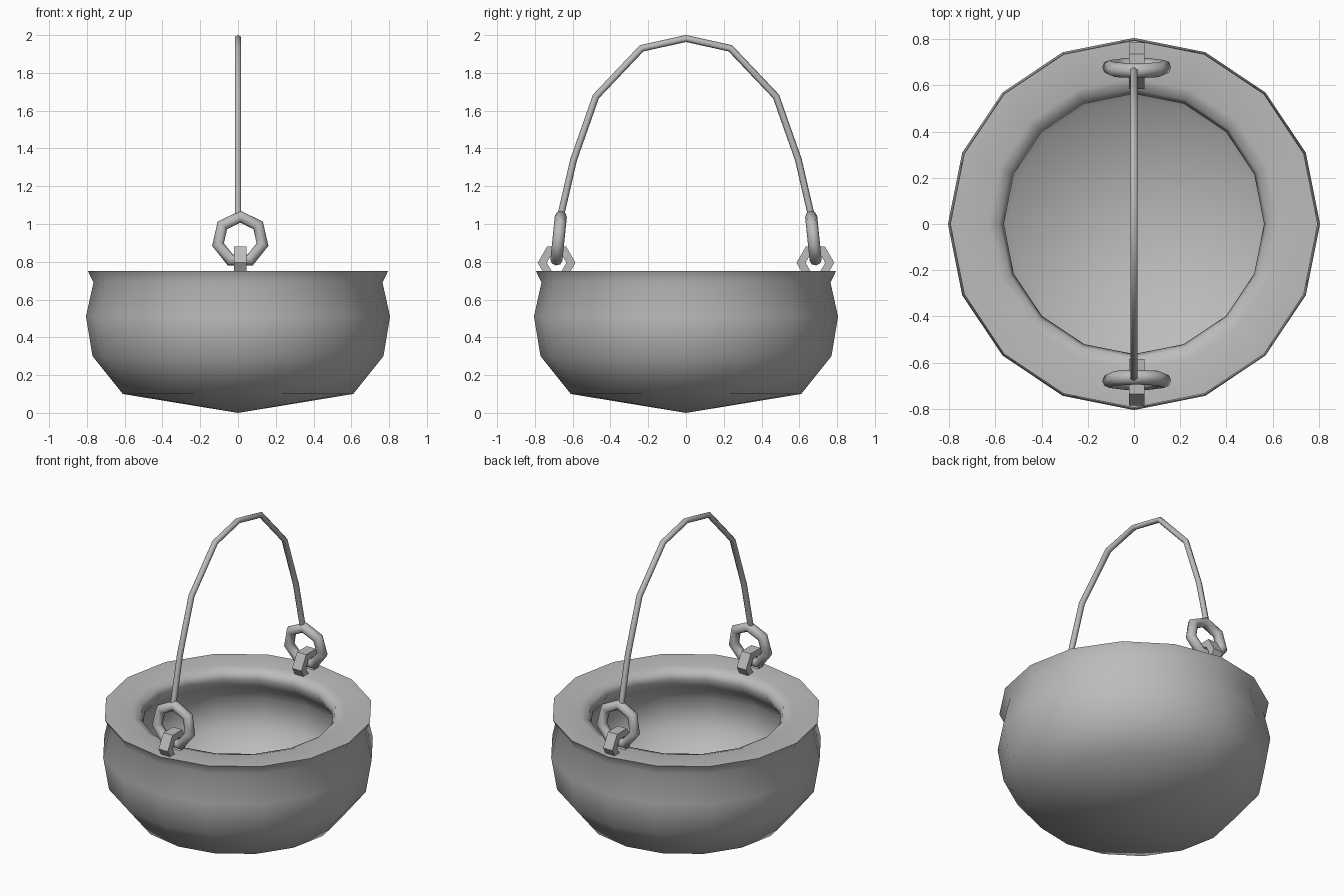
import bpy, bmesh, math
from mathutils import Matrix, Vector

cube = bpy.data.objects.get("Cube")
if cube:
    bpy.data.objects.remove(cube, do_unlink=True)

iron = bpy.data.materials.new("grey iron")
iron.use_nodes = True
GREY = (0.5, 0.5, 0.5, 1)
iron.diffuse_color = GREY
iron.node_tree.nodes["Principled BSDF"].inputs["Base Color"].default_value = GREY


def finish(bm, name, angle):
    """Turn a bmesh into a shaded object."""
    bmesh.ops.remove_doubles(bm, verts=bm.verts, dist=1e-5)
    bmesh.ops.recalc_face_normals(bm, faces=bm.faces)
    mesh = bpy.data.meshes.new(name)
    bm.to_mesh(mesh)
    bm.free()
    mesh.materials.append(iron)
    obj = bpy.data.objects.new(name, mesh)
    bpy.context.collection.objects.link(obj)
    bpy.ops.object.select_all(action="DESELECT")
    obj.select_set(True)
    bpy.context.view_layer.objects.active = obj
    bpy.ops.object.shade_smooth_by_angle(angle=math.radians(angle))
    return obj


def bridge(bm, loops, closed):
    """Join neighbouring closed loops of vertices with quads."""
    n = len(loops[0])
    for k in range(len(loops) if closed else len(loops) - 1):
        a, b = loops[k], loops[(k + 1) % len(loops)]
        for i in range(n):
            j = (i + 1) % n
            bm.faces.new((a[i], a[j], b[j], b[i]))


def revolve(name, profile, segments, angle, closed=False, matrix=Matrix()):
    """Revolve (radius, height) points about the local z axis."""
    bm = bmesh.new()
    loops = []
    for r, h in profile:
        if r == 0:
            loops.append(None)
            continue
        turns = [math.tau * i / segments for i in range(segments)]
        loops.append([bm.verts.new((r * math.cos(t), r * math.sin(t), h)) for t in turns])
    bridge(bm, [l for l in loops if l], closed)
    # pointed poles
    for k, near in ((0, 1), (-1, -2)):
        if loops[k] is None:
            tip = bm.verts.new((0, 0, profile[k][1]))
            ring = loops[near]
            for i in range(segments):
                bm.faces.new((ring[i], ring[(i + 1) % segments], tip))
    bm.transform(matrix)
    return finish(bm, name, angle)


def axes(x, y, z):
    return Matrix((x, y, z)).transposed().to_4x4()


X, Y, Z = Vector((1, 0, 0)), Vector((0, 1, 0)), Vector((0, 0, 1))

# Pot: outer wall, flared lip, rounded mouth and hollow inside
pot = [(0, 0), (0.61, 0.1), (0.77, 0.3), (0.805, 0.51), (0.765, 0.69), (0.795, 0.752),
       (0.63, 0.752), (0.58, 0.735), (0.563, 0.69), (0.61, 0.62),
       (0.72, 0.5), (0.69, 0.32), (0.54, 0.16), (0, 0.08)]
revolve("pot", pot, 16, 60)

# Lugs on the rim and the loose rings hanging in them
lug = [(0.1, -0.033), (0.1, 0.033), (0.052, 0.033), (0.052, -0.033)]
link = [(0.121 + 0.032 * math.cos(math.tau * i / 8), 0.032 * math.sin(math.tau * i / 8))
        for i in range(8)]
for side, s in (("front", -1), ("back", 1)):
    revolve(side + "_lug", lug, 6, 30, True,
            Matrix.Translation((0.012, s * 0.685, 0.795)) @ axes(Y, Z, X))
    revolve(side + "_ring", link, 7, 65, True,
            Matrix.Translation((0.012, s * 0.675, 0.918))
            @ Matrix.Rotation(s * 0.1, 4, "X") @ axes(Z, X, Y))

# Handle: mitred rod following a mirrored arch
half = [(0.662, 1.05), (0.595, 1.34), (0.477, 1.675), (0.235, 1.93)]
path = [Vector((0, -y, z)) for y, z in half] + [Vector((0, 0, 1.982))]
path += [Vector((0, y, z)) for y, z in reversed(half)]
bm = bmesh.new()
loops = []
for k, p in enumerate(path):
    before = (p - path[k - 1]).normalized() if k else (path[1] - p).normalized()
    after = (path[k + 1] - p).normalized() if k + 1 < len(path) else before
    tangent = (before + after).normalized()
    normal = X.cross(tangent) / tangent.dot(after)
    loops.append([bm.verts.new(p + 0.018 * (math.cos(t) * X + math.sin(t) * normal))
                  for t in (math.tau * (i + 0.5) / 6 for i in range(6))])
bridge(bm, loops, False)
bm.faces.new(loops[0])
bm.faces.new(loops[-1])
finish(bm, "handle", 65)
